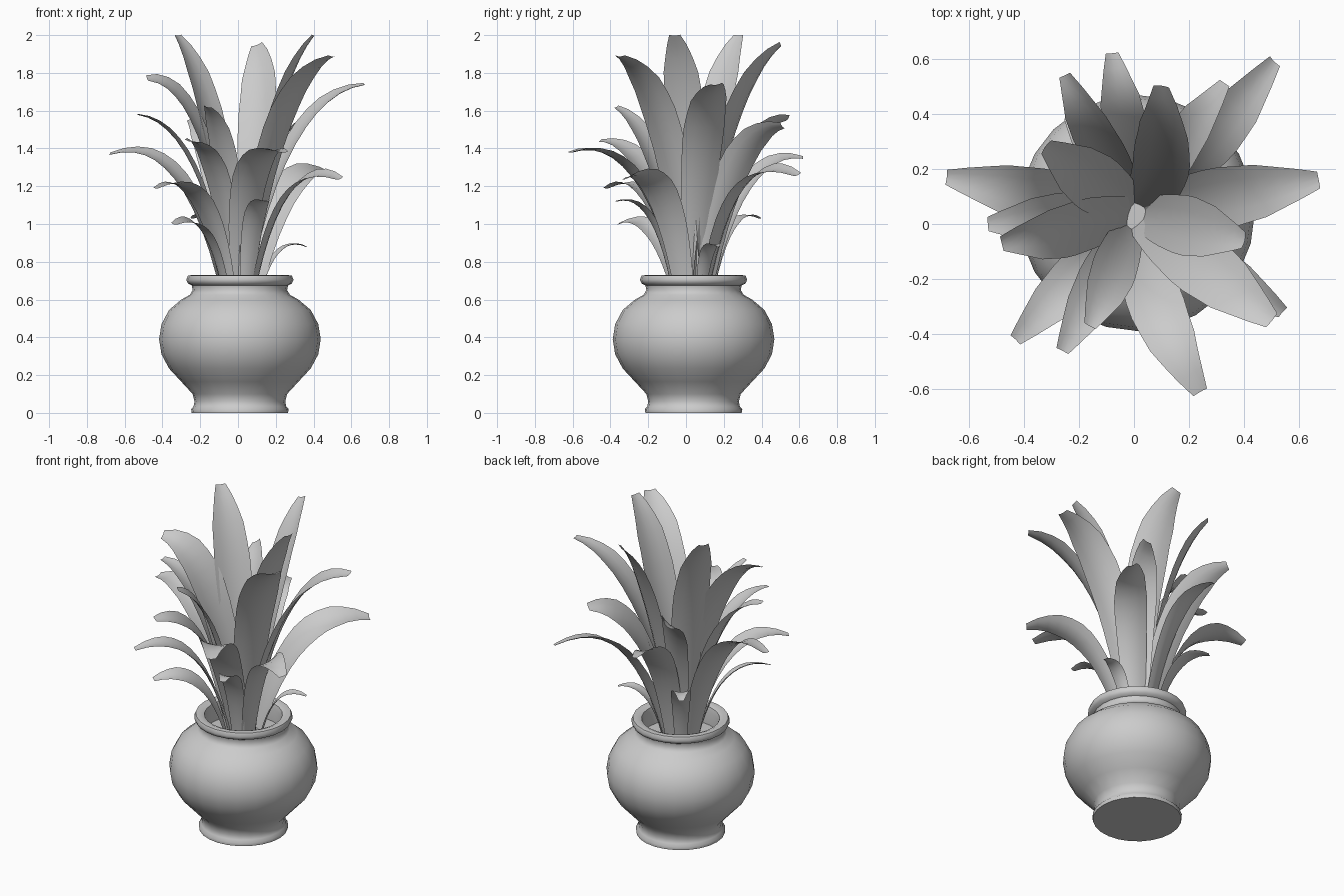
import bpy, bmesh, math
from mathutils import Vector, Quaternion

cube = bpy.data.objects.get("Cube")
if cube:
    bpy.data.objects.remove(cube, do_unlink=True)

CENTRE = Vector((0.01, 0.04, 0))

clay = bpy.data.materials.new("plain_grey")
clay.use_nodes = True
grey = (0.6, 0.6, 0.6, 1)
clay.diffuse_color = grey
clay.node_tree.nodes["Principled BSDF"].inputs["Base Color"].default_value = grey


def finish(name, bm, angle):
    mesh = bpy.data.meshes.new(name)
    bm.to_mesh(mesh)
    bm.free()
    mesh.materials.append(clay)
    obj = bpy.data.objects.new(name, mesh)
    bpy.context.collection.objects.link(obj)
    bpy.ops.object.select_all(action='DESELECT')
    obj.select_set(True)
    bpy.context.view_layer.objects.active = obj
    bpy.ops.object.shade_smooth_by_angle(angle=math.radians(angle))
    return obj


def lathe(name, profile, sides=24):
    """Spin (radius, height) points around the pot axis."""
    bm = bmesh.new()
    verts = [bm.verts.new(CENTRE + Vector((r, 0, z))) for r, z in profile]
    edges = [bm.edges.new(pair) for pair in zip(verts, verts[1:])]
    bmesh.ops.spin(bm, geom=verts + edges, cent=CENTRE, axis=(0, 0, 1),
                   angle=math.tau, steps=sides, use_duplicate=False)
    bmesh.ops.remove_doubles(bm, verts=bm.verts, dist=0.0005)
    bmesh.ops.recalc_face_normals(bm, faces=bm.faces)
    return finish(name, bm, 50)


# Round-bellied pot with a foot and a rolled lip
lathe("pot", [
    (0, 0), (0.255, 0), (0.258, 0.02), (0.245, 0.035), (0.24, 0.06),
    (0.25, 0.1), (0.31, 0.165), (0.375, 0.235), (0.415, 0.31), (0.428, 0.39),
    (0.415, 0.47), (0.375, 0.545), (0.31, 0.6), (0.265, 0.625), (0.25, 0.65),
    (0.255, 0.675), (0.275, 0.685), (0.284, 0.705), (0.275, 0.727),
    (0.25, 0.73), (0.225, 0.72), (0.218, 0.69), (0.218, 0.6)])

# Soil surface inside the neck
lathe("soil", [(0, 0.62), (0.219, 0.61)])


def leaf_width(t):
    """Relative width along the leaf: narrow foot, full middle, blunt tip."""
    keys = [(0, 0.55), (0.3, 0.85), (0.55, 1), (0.75, 0.85), (0.9, 0.53), (1, 0.27)]
    for (a, wa), (b, wb) in zip(keys, keys[1:]):
        if t <= b:
            return wa + (wb - wa) * (t - a) / (b - a)


def leaf(name, foot, tip, sway=0, roll=0, arch=0, steps=12, columns=4):
    """Arching, lightly channelled blade; sway bends it sideways, roll turns its face."""
    tip = Vector(tip)
    out = tip - CENTRE
    out.z = 0
    reach = out.length
    out.normalize()
    side = Vector((-out.y, out.x, 0))
    root = CENTRE + out * foot + Vector((0, 0, 0.58))
    rise = tip.z - root.z
    lift = min(0.61 + 0.65 * reach / rise, 1.27) + arch
    bend = CENTRE + out * (foot + 0.3 * (reach - foot)) + side * sway
    bend.z = root.z + rise * lift
    size = 0.145 * ((bend - root).length + (tip - bend).length)
    bm = bmesh.new()
    rows = []
    for i in range(steps + 1):
        t = i / steps
        point = root * (1 - t) ** 2 + bend * 2 * t * (1 - t) + tip * t * t
        along = ((bend - root) * (1 - t) + (tip - bend) * t).normalized()
        turn = Quaternion(along, math.radians(roll))
        normal = along.cross(side).normalized()
        across = turn @ normal.cross(along)
        normal = turn @ normal
        width = size * leaf_width(t)
        row = []
        for j in range(columns + 1):
            u = 2 * j / columns - 1
            row.append(bm.verts.new(point + across * (u * width / 2)
                                    + normal * (0.1 * width * (u * u - 0.5))))
        rows.append(row)
    for low, high in zip(rows, rows[1:]):
        for j in range(columns):
            bm.faces.new((low[j], low[j + 1], high[j + 1], high[j]))
    return finish(name, bm, 60)


# Leaves by tier: foot radius, then tip, sideways sway, roll in degrees, extra arch
TIERS = {
    "upper_leaf": (0.02, [
        ((-0.32, 0.28, 2.0),), ((0.4, -0.06, 2.0),), ((0.1, 0.5, 1.95), -0.11, -15),
        ((0.5, -0.35, 1.89),), ((-0.48, -0.07, 1.77), 0, -28, 0.13),
        ((0.67, 0.16, 1.74), 0, 7, -0.02)]),
    "middle_leaf": (0.05, [
        ((-0.16, -0.37, 1.62), 0, -15), ((-0.53, 0, 1.58),),
        ((-0.25, 0.54, 1.56), 0, -35), ((0.33, 0.51, 1.52), 0, -35),
        ((-0.26, -0.46, 1.44), 0, -14), ((0.24, -0.61, 1.38), -0.09)]),
    "lower_leaf": (0.075, [
        ((-0.68, 0.17, 1.37), 0, -12), ((-0.08, 0.62, 1.35), 0, 18),
        ((0.51, 0.59, 1.26), -0.04, 18), ((0.54, -0.32, 1.24), 0, 20),
        ((-0.43, -0.42, 1.19),)]),
    "small_leaf": (0.1, [
        ((0.15, -0.37, 1.12),), ((-0.24, 0.39, 1.03),),
        ((-0.34, -0.36, 1.0), 0, -20), ((0.36, 0.17, 0.88),)]),
}
for tier, (foot, leaves) in TIERS.items():
    for number, shape in enumerate(leaves, 1):
        leaf(f"{tier}_{number}", foot, *shape)
